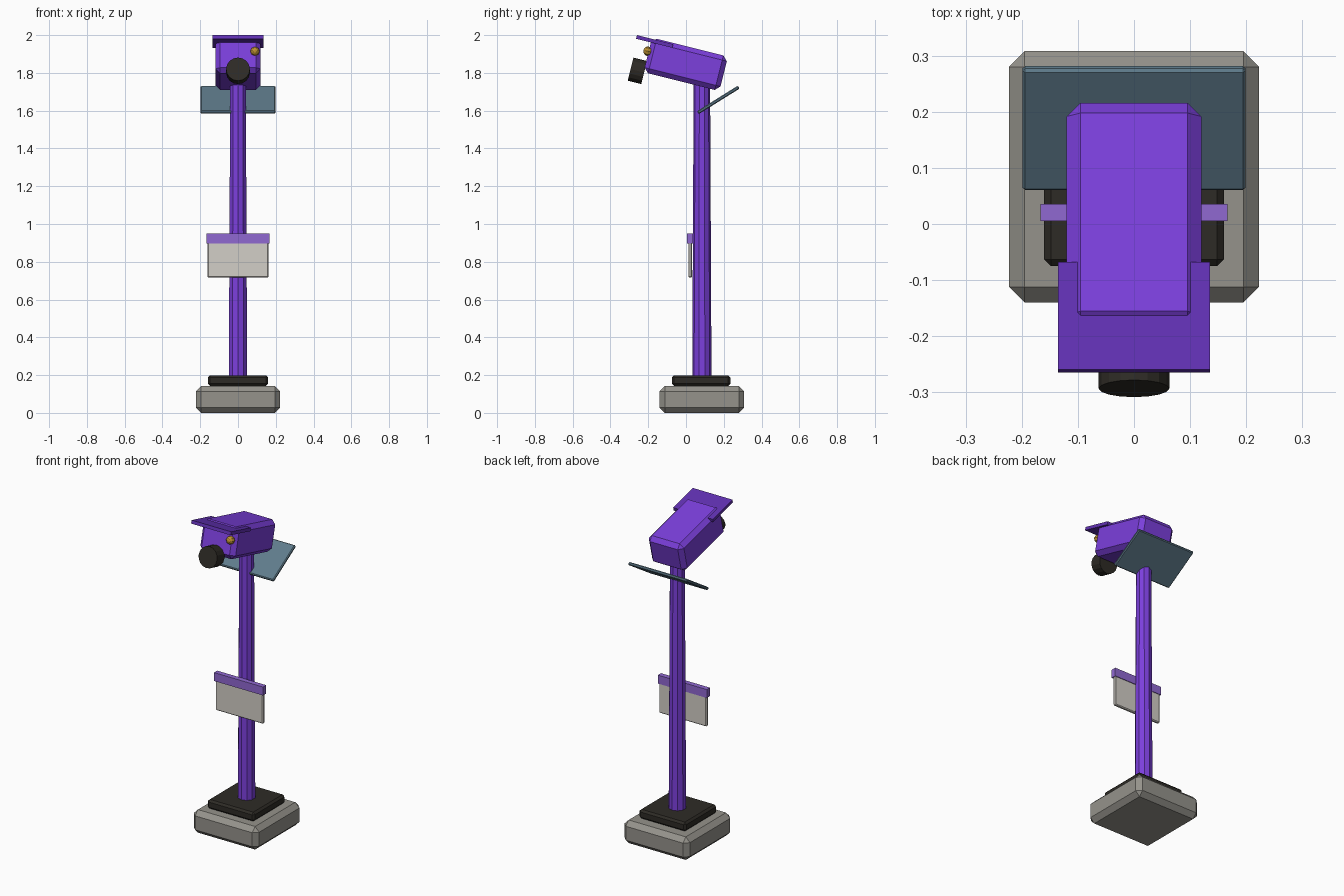
import bpy, bmesh
from math import radians
from mathutils import Matrix, Vector

if "Cube" in bpy.data.objects:
    bpy.data.objects.remove(bpy.data.objects["Cube"])


def material(name, rgb):
    m = bpy.data.materials.new(name)
    m.diffuse_color = (*rgb, 1)
    m.use_nodes = True
    m.node_tree.nodes["Principled BSDF"].inputs["Base Color"].default_value = m.diffuse_color
    return m


PURPLE = material("purple_paint", (0.20, 0.05, 0.72))
DEEP = material("deep_purple_paint", (0.12, 0.03, 0.45))
LILAC = material("lilac_band", (0.28, 0.14, 0.64))
STONE = material("concrete", (0.30, 0.29, 0.26))
DARK = material("dark_rubber", (0.027, 0.024, 0.019))
WHITE = material("sign_white", (0.65, 0.62, 0.57))
SLATE = material("panel_blue", (0.115, 0.20, 0.26))
GOLD = material("brass", (0.50, 0.28, 0.03))


def finish(name, bm, mat, matrix):
    bmesh.ops.recalc_face_normals(bm, faces=bm.faces)
    me = bpy.data.meshes.new(name)
    bm.to_mesh(me)
    bm.free()
    me.materials.append(mat)
    ob = bpy.data.objects.new(name, me)
    ob.matrix_world = matrix
    bpy.context.collection.objects.link(ob)
    return ob


def box(name, size, mat, matrix, bevel=0.0):
    bm = bmesh.new()
    bmesh.ops.create_cube(bm, size=1)
    bmesh.ops.scale(bm, vec=size, verts=bm.verts)
    if bevel:
        bmesh.ops.bevel(bm, geom=bm.edges[:], offset=bevel, segments=1,
                        profile=0.5, affect='EDGES')
    return finish(name, bm, mat, matrix)


def cone(name, sides, r1, r2, depth, mat, matrix):
    bm = bmesh.new()
    bmesh.ops.create_cone(bm, cap_ends=True, segments=sides,
                          radius1=r1, radius2=r2, depth=depth)
    return finish(name, bm, mat, matrix)


def at(x, y, z, tilt=0):
    return Matrix.Translation((x, y, z)) @ Matrix.Rotation(radians(tilt), 4, 'X')


AXIS_Y = 0.084

# Footing, mounting plate and tapered ten-sided pole
box("concrete_base", (0.446, 0.448, 0.142), STONE, at(0, AXIS_Y, 0.071), 0.028)
box("mounting_plate", (0.32, 0.31, 0.056), DARK, at(0, AXIS_Y - 0.004, 0.171), 0.012)
cone("pole", 10, 0.051, 0.0435, 1.58, PURPLE, at(0, AXIS_Y, 0.97))

# Sign board with a coloured band along its top
box("sign_board", (0.324, 0.02, 0.23), WHITE, at(0, 0.022, 0.832), 0.005)
box("sign_band", (0.334, 0.031, 0.052), LILAC, at(0, 0.0205, 0.924))

# Tilted solar panel behind the pole top
box("solar_panel", (0.398, 0.255, 0.018), SLATE, at(0, 0.171, 1.657, 32), 0.005)

# Camera head: parts placed in the tilted frame of the housing (-y is forward)
head = at(0, -0.0015, 1.845, -14)
box("camera_housing", (0.24, 0.414, 0.188), PURPLE, head, 0.025)
box("visor", (0.27, 0.198, 0.02), DEEP, head @ at(0, -0.189, 0.078))
cone("lens", 16, 0.063, 0.063, 0.074, DARK, head @ at(0, -0.24, -0.095, 90))

# Small indicator lamp on the front face
bm = bmesh.new()
bmesh.ops.create_uvsphere(bm, u_segments=8, v_segments=6, radius=0.025)
finish("indicator_lamp", bm, GOLD, head @ at(0.09, -0.211, 0.019, 90))
